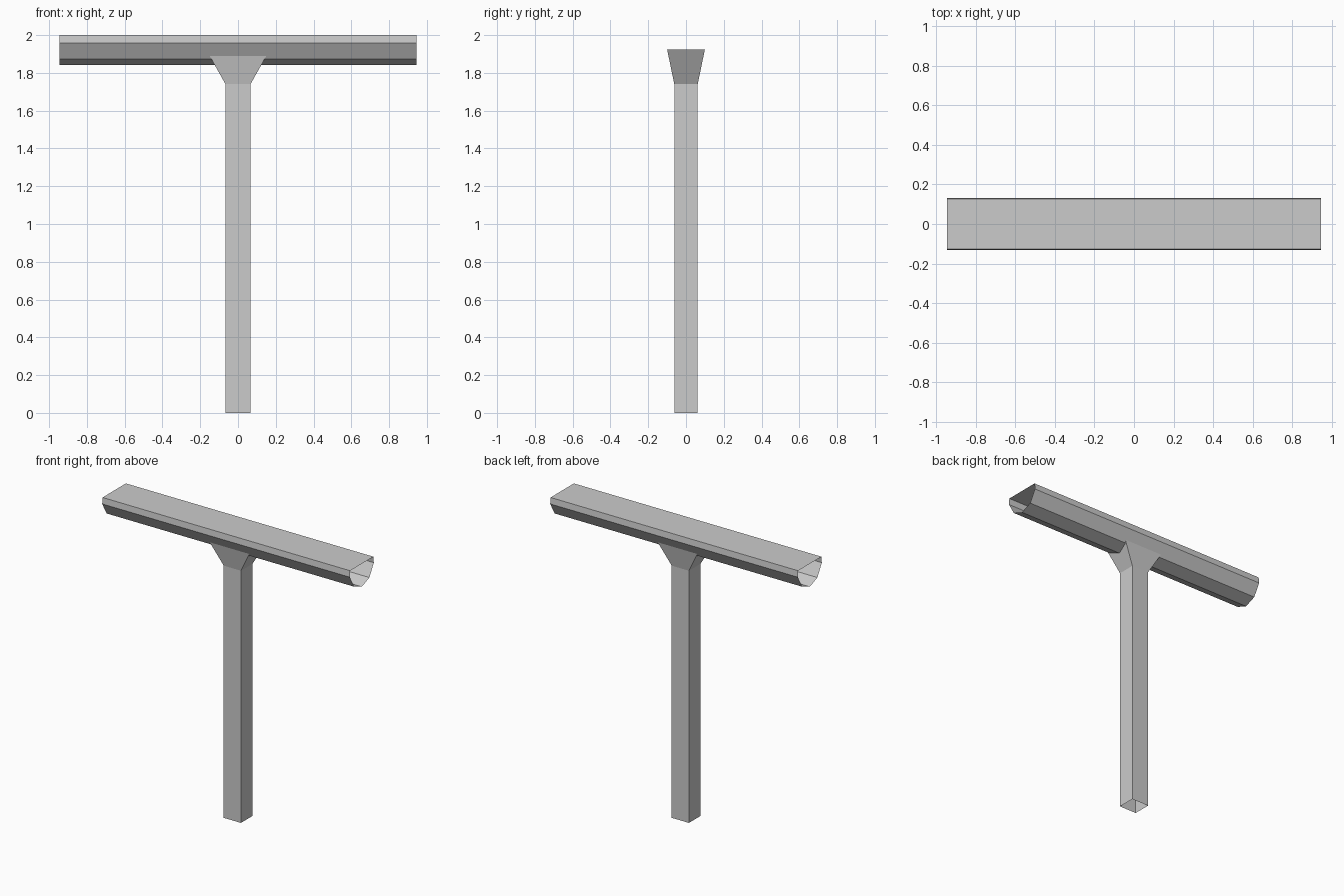
import bpy, bmesh

if "Cube" in bpy.data.objects:
    bpy.data.objects.remove(bpy.data.objects["Cube"])


def loft(name, rings):
    """Open-ended tube joining successive closed rings with flat quads."""
    bm = bmesh.new()
    loops = [[bm.verts.new(p) for p in ring] for ring in rings]
    for a, b in zip(loops, loops[1:]):
        n = len(a)
        for i in range(n):
            j = (i + 1) % n
            bm.faces.new((a[i], a[j], b[j], b[i]))
    bmesh.ops.recalc_face_normals(bm, faces=bm.faces[:])
    mesh = bpy.data.meshes.new(name)
    bm.to_mesh(mesh)
    bm.free()
    obj = bpy.data.objects.new(name, mesh)
    bpy.context.collection.objects.link(obj)
    return obj


def rect(hx, hy, z):
    return [(-hx, -hy, z), (hx, -hy, z), (hx, hy, z), (-hx, hy, z)]


# Square post, open at the foot
loft("post", [rect(0.066, 0.062, 0), rect(0.066, 0.062, 1.74)])

# Flared bracket reaching up into the beam
loft("bracket", [rect(0.066, 0.062, 1.74), rect(0.17, 0.10, 1.925)])

# Faceted half-round beam with flat top and open ends
half = [(0.127, 2.0), (0.131, 1.957), (0.083, 1.873)]
profile = half + [(0, 1.841)] + [(-y, z) for y, z in reversed(half)]
loft("beam", [[(x, y, z) for y, z in profile] for x in (-0.945, 0.945)])
